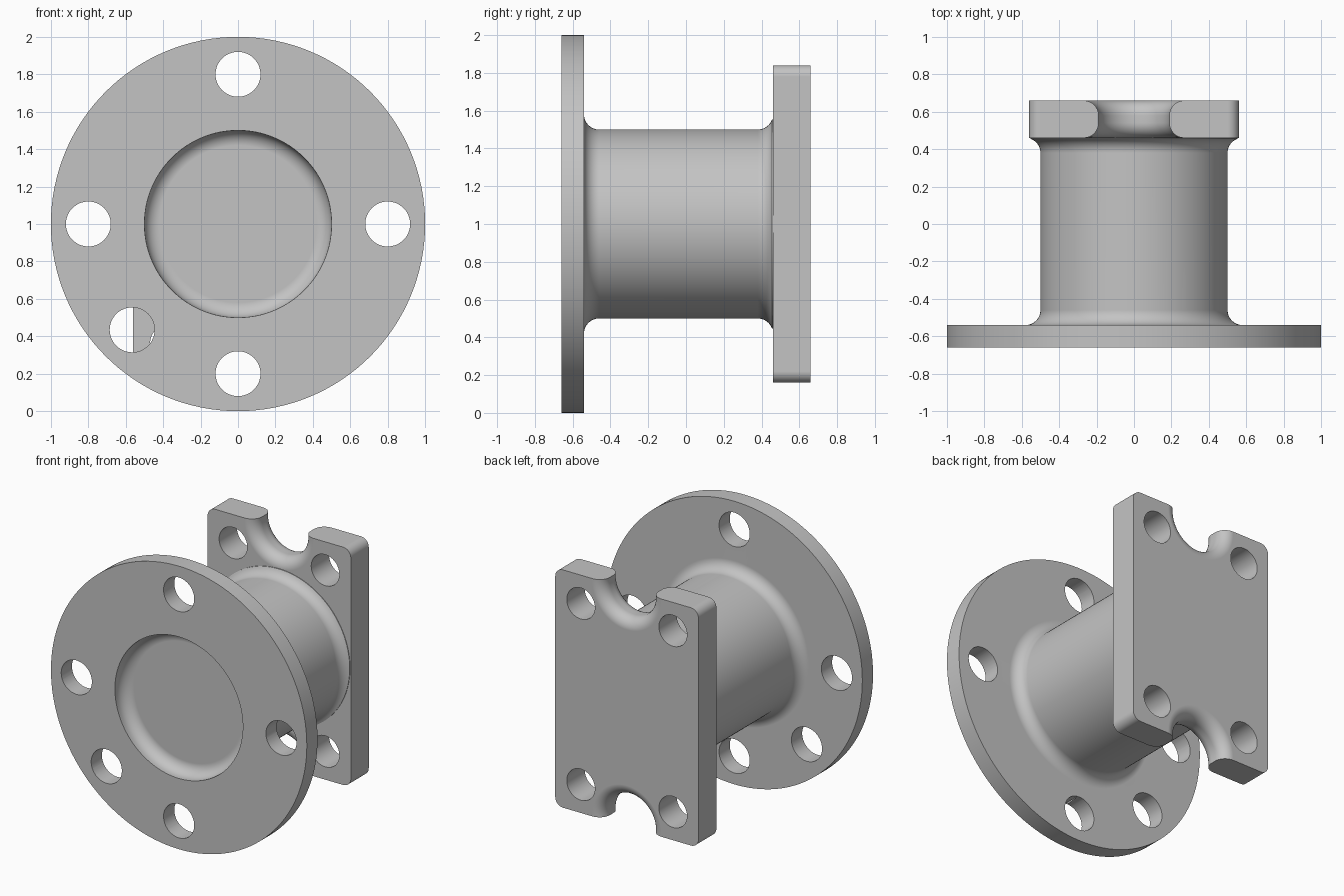
import bpy, bmesh
from math import sin, cos, pi, radians, sqrt

cube = bpy.data.objects.get("Cube")
if cube:
    bpy.data.objects.remove(cube, do_unlink=True)

grey = bpy.data.materials.new("plain grey")
grey.use_nodes = True
colour = (0.55, 0.55, 0.55, 1)
grey.diffuse_color = colour
grey.node_tree.nodes["Principled BSDF"].inputs["Base Color"].default_value = colour

AXIS_Z = 1.0


def make_object(name, bm):
    bmesh.ops.recalc_face_normals(bm, faces=bm.faces)
    mesh = bpy.data.meshes.new(name)
    bm.to_mesh(mesh)
    bm.free()
    mesh.materials.append(grey)
    obj = bpy.data.objects.new(name, mesh)
    bpy.context.collection.objects.link(obj)
    return obj


def arc(y, r, radius, start, end, steps=8):
    """Arc points (y, r) between two angles in degrees."""
    angles = [radians(start + (end - start) * i / steps) for i in range(steps + 1)]
    return [(y + radius * cos(a), r + radius * sin(a)) for a in angles]


def lathe(name, profile, segments=128, x=0, z=0):
    """Turn a (y, r) profile around an axis parallel to y and cap the ends."""
    bm = bmesh.new()
    rings = []
    for y, r in profile:
        rings.append([bm.verts.new((x + r * cos(2 * pi * i / segments), y,
                                    AXIS_Z + z + r * sin(2 * pi * i / segments)))
                      for i in range(segments)])
    for a, b in zip(rings, rings[1:]):
        for i in range(segments):
            j = (i + 1) % segments
            bm.faces.new((a[i], a[j], b[j], b[i]))
    bm.faces.new(rings[0])
    bm.faces.new(rings[-1])
    return make_object(name, bm)


def select_only(obj):
    bpy.ops.object.select_all(action='DESELECT')
    obj.select_set(True)
    bpy.context.view_layer.objects.active = obj


def cut(obj, cutter):
    cutter.hide_render = True
    mod = obj.modifiers.new("cut", 'BOOLEAN')
    mod.operation = 'DIFFERENCE'
    mod.solver = 'EXACT'
    mod.object = cutter
    select_only(obj)
    bpy.ops.object.modifier_apply(modifier=mod.name)
    bpy.data.objects.remove(cutter, do_unlink=True)


def drill(obj, x, z, radius, y0, y1):
    cut(obj, lathe("hole_cutter", [(y0, radius), (y1, radius)], 48, x, z))


def finish(obj):
    select_only(obj)
    bpy.ops.object.shade_smooth_by_angle(angle=radians(30))
    mod = obj.modifiers.new("flat face normals", 'WEIGHTED_NORMAL')
    mod.keep_sharp = True


# Round flange with dished front, and the filleted hub behind it
FILLET = 0.08
profile = arc(-0.64, 0.42, FILLET, 0, 90)
profile += [(-0.66, 0.5), (-0.66, 1), (-0.54, 1)]
profile += arc(-0.46, 0.58, FILLET, 180, 270)
profile += arc(0.38, 0.58, FILLET, 270, 341)
profile += [(0.5, profile[-1][1])]
flange = lathe("round_flange_and_hub", profile)

# Four bolt holes and one extra hole at the lower right
for angle in (0, 90, 180, 270, 225):
    a = radians(angle)
    drill(flange, 0.8 * cos(a), 0.8 * sin(a), 0.12, -0.8, -0.4)
finish(flange)

# Rectangular back plate with rounded corners
bm = bmesh.new()
bmesh.ops.create_cube(bm, size=1)
for v in bm.verts:
    v.co.x *= 1.12
    v.co.y = v.co.y * 0.2 + 0.56
    v.co.z = v.co.z * 1.68 + AXIS_Z
corners = [e for e in bm.edges if abs(e.verts[0].co.y - e.verts[1].co.y) > 0.1]
bmesh.ops.bevel(bm, geom=corners, offset=0.06, segments=8, profile=0.5, affect='EDGES')
plate = make_object("back_plate", bm)

# Plate bolt holes
for x in (-0.36, 0.36):
    for z in (-0.64, 0.64):
        drill(plate, x, z, 0.11, 0.4, 0.8)

# Round notches with rolled edges at the top and bottom of the plate
THROAT = 0.19
rim = THROAT + FILLET
notch = [(0.42, rim)] + arc(0.54, rim, FILLET, 180, 270)
notch += arc(0.58, rim, FILLET, 270, 360) + [(0.7, rim)]
for side in (-1, 1):
    cut(plate, lathe("notch_cutter", notch, 96, 0, side * 0.82))
finish(plate)
